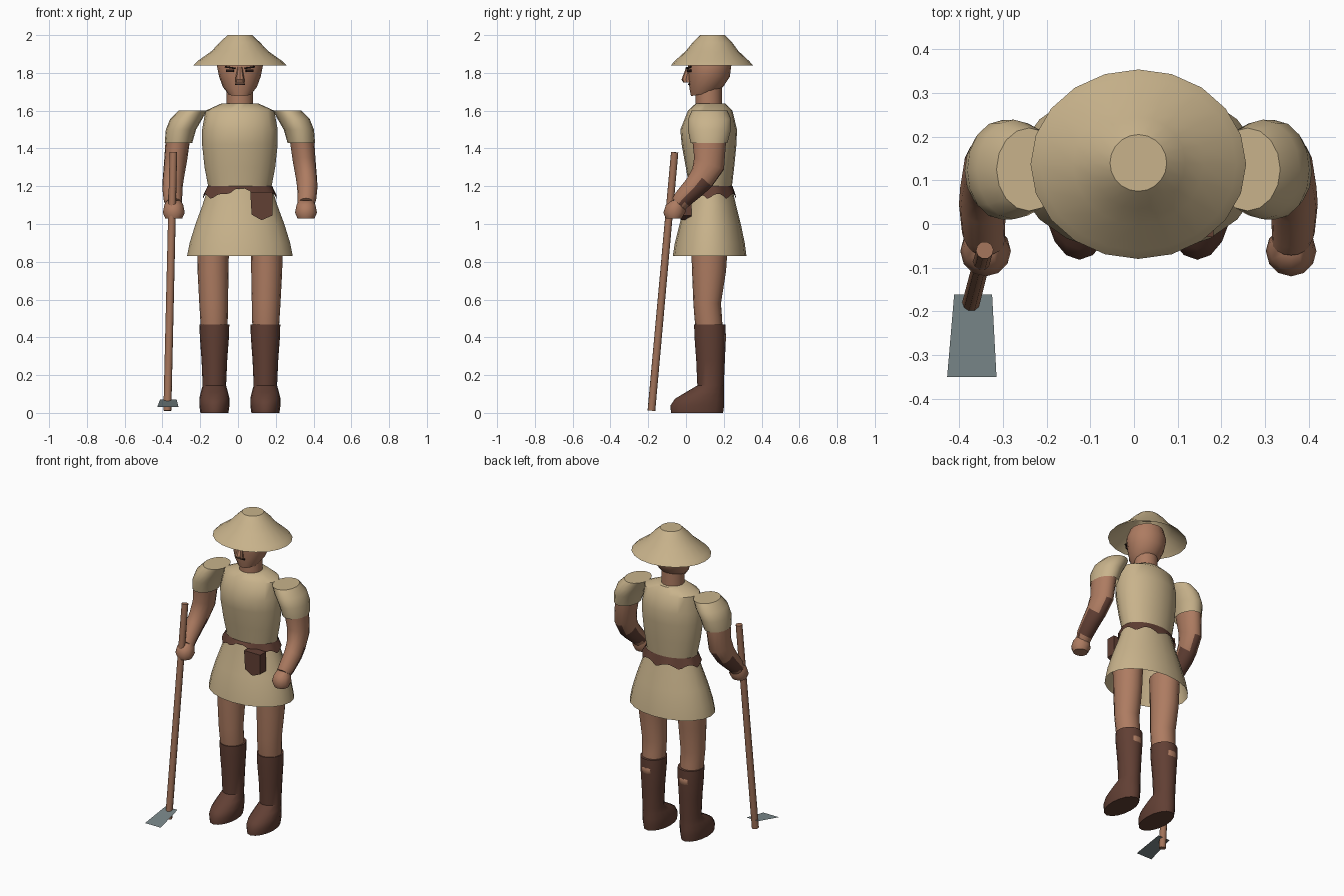
import bpy, bmesh, math
from mathutils import Vector, Matrix

cube = bpy.data.objects.get("Cube")
if cube:
    bpy.data.objects.remove(cube, do_unlink=True)

CX = 0.01   # body centre line


def material(name, r, g, b):
    m = bpy.data.materials.new(name)
    m.use_nodes = True
    m.diffuse_color = (r, g, b, 1)
    node = next(n for n in m.node_tree.nodes if n.type == 'BSDF_PRINCIPLED')
    node.inputs["Base Color"].default_value = (r, g, b, 1)
    return m


cloth = material("straw cloth", 0.58, 0.45, 0.26)
skin = material("skin", 0.42, 0.2, 0.12)
leather = material("brown leather", 0.12, 0.05, 0.034)
wood = material("wood", 0.36, 0.17, 0.1)
steel = material("dull steel", 0.2, 0.25, 0.26)
dark = material("dark feature", 0.02, 0.01, 0.008)


def finish(name, bm, mats, angle=40, rule=None):
    bm.normal_update()
    if rule:
        for f in bm.faces:
            f.material_index = rule(f)
    me = bpy.data.meshes.new(name)
    bm.to_mesh(me)
    bm.free()
    for m in mats:
        me.materials.append(m)
    ob = bpy.data.objects.new(name, me)
    bpy.context.collection.objects.link(ob)
    bpy.ops.object.select_all(action='DESELECT')
    ob.select_set(True)
    bpy.context.view_layer.objects.active = ob
    bpy.ops.object.shade_smooth_by_angle(angle=math.radians(angle))
    return ob


def loft(name, rings, mats, n=16, side=1, caps=(True, True), angle=40, rule=None, shape=None):
    """Skin rings (x, y, z, rx, ry, tilt), listed bottom to top."""
    bm = bmesh.new()
    loops = []
    for i, (x, y, z, rx, ry, *tilt) in enumerate(rings):
        t = math.radians(tilt[0]) if tilt else 0
        loop = []
        for k in range(n):
            a = math.tau * k / n
            s = ry * math.sin(a)
            p = Vector((CX + side * x + rx * math.cos(a), y + s * math.cos(t), z + s * math.sin(t)))
            if shape:
                p = shape(p, i, a)
            loop.append(bm.verts.new(p))
        loops.append(loop)
    for lo, hi in zip(loops, loops[1:]):
        for k in range(n):
            j = (k + 1) % n
            bm.faces.new((lo[k], lo[j], hi[j], hi[k]))
    if caps[0]:
        bm.faces.new(loops[0][::-1])
    if caps[1]:
        bm.faces.new(loops[-1])
    return finish(name, bm, mats, angle, rule)


def plate(name, mat, loc, size, yaw=0, roll=0):
    bm = bmesh.new()
    m = (Matrix.Translation(loc) @ Matrix.Rotation(math.radians(yaw), 4, 'Z')
         @ Matrix.Rotation(math.radians(roll), 4, 'Y') @ Matrix.Diagonal((*size, 1)))
    bmesh.ops.create_cube(bm, size=1, matrix=m)
    return finish(name, bm, [mat])


# Hat, open underneath
loft("hat", [(0, .137, 1.84, .247, .217), (0, .137, 1.862, .225, .198),
             (0, .138, 1.915, .15, .14), (0, .14, 1.96, .108, .105),
             (0, .14, 2, .065, .065)], [cloth], 20, caps=(False, True))

# Head, neck and face
loft("head", [(0, .1, 1.69, .062, .075, 10), (0, .11, 1.725, .09, .092, 5),
              (0, .122, 1.78, .11, .11), (0, .125, 1.84, .122, .115),
              (0, .13, 1.9, .1, .1)], [skin])
loft("neck", [(0, .12, 1.6, .07, .07), (0, .12, 1.72, .07, .07)], [skin])
loft("nose", [(0, .005, 1.75, .024, .02), (0, 0, 1.765, .024, .024),
              (0, .015, 1.83, .013, .014)], [skin], 8)
for s, label in ((1, "left"), (-1, "right")):
    plate(label + "_eye", dark, (CX + s * .052, .017, 1.812), (.042, .009, .012), s * 24)
    plate(label + "_brow", dark, (CX + s * .052, .014, 1.828), (.058, .009, .008), s * 24, s * -8)
plate("mouth", dark, (CX, .016, 1.74), (.052, .009, .009))

# Tunic
loft("tunic_body", [(0, .13, 1.19, .166, .112), (0, .127, 1.3, .187, .128),
                    (0, .122, 1.42, .2, .145), (0, .12, 1.5, .2, .15),
                    (0, .128, 1.6, .182, .118), (0, .13, 1.637, .1, .08)], [cloth], 20)
loft("tunic_skirt", [(0, .125, .83, .28, .195), (0, .126, .9, .266, .185),
                     (0, .128, 1, .235, .162), (0, .13, 1.1, .198, .135),
                     (0, .13, 1.2, .166, .112)], [cloth], 20, caps=(False, False))


# Belt with a ragged lower edge, thinning to a line at the front
def ragged(p, ring, a):
    if ring == 0:
        front = max(0, 1 - abs(p.x - CX) / .06) if p.y < .13 else 0
        p.z += .03 * abs(math.sin(4 * a + .4)) + .05 * min(1, front * 2)
        p.z = min(p.z, 1.187)
    return p


loft("belt", [(0, .13, 1.13, .195, .134), (0, .13, 1.2, .172, .117)], [leather], 48,
     caps=(False, False), shape=ragged)

# Pouch with a pointed bottom
bm = bmesh.new()
outline = [(.065, 1.17), (.072, 1.05), (.125, 1.02), (.182, 1.045), (.182, 1.17)]
front = bm.faces.new([bm.verts.new((x, -.03, z)) for x, z in outline])
ext = bmesh.ops.extrude_face_region(bm, geom=[front])
moved = [v for v in ext["geom"] if isinstance(v, bmesh.types.BMVert)]
bmesh.ops.translate(bm, verts=moved, vec=(0, .06, 0))
bmesh.ops.recalc_face_normals(bm, faces=bm.faces)
finish("pouch", bm, [leather])


def cuff_rule(f):
    z = f.calc_center_median().z
    return int(1.11 < z < 1.25 and f.normal.y - f.normal.z > .1)


for s, label in ((1, "left"), (-1, "right")):
    # Arms
    loft(label + "_sleeve", [(.325, .122, 1.43, .073, .098), (.312, .124, 1.5, .08, .114),
                             (.285, .125, 1.555, .085, .114), (.25, .125, 1.6, .075, .095)],
         [cloth], side=s, caps=(False, True))
    loft(label + "_arm", [(.35, -.04, 1.105, .044, .045, -45), (.355, -.02, 1.13, .049, .05, -45),
                          (.357, .045, 1.195, .054, .06, -45), (.352, .085, 1.245, .056, .07, -42),
                          (.342, .122, 1.32, .06, .085, -22), (.328, .123, 1.45, .065, .09)],
         [skin, leather], side=s, rule=cuff_rule)
    loft(label + "_hand", [(.35, -.065, 1.03, .045, .042), (.35, -.062, 1.06, .058, .058),
                           (.35, -.055, 1.1, .05, .052), (.35, -.04, 1.125, .038, .035)],
         [skin], 12, side=s)
    # Legs
    loft(label + "_leg", [(.137, .125, .42, .068, .07), (.137, .118, .5, .073, .073),
                          (.139, .112, .58, .076, .073), (.142, .122, .75, .082, .09),
                          (.142, .125, .95, .085, .1)], [skin], side=s)
    loft(label + "_boot", [(.135, .058, 0, .074, .138), (.135, .06, .04, .08, .142),
                           (.135, .072, .075, .08, .13), (.135, .1, .11, .072, .1),
                           (.135, .13, .145, .062, .07), (.135, .13, .28, .068, .076),
                           (.135, .128, .4, .077, .083), (.135, .126, .468, .079, .083)],
         [leather], side=s)
    loft(label + "_calf_patch", [(.135, .195, .365, .015, .006), (.135, .197, .38, .035, .015),
                                 (.135, .197, .41, .035, .015), (.135, .195, .425, .02, .006)],
         [skin], 10, side=s)

# Hoe
top, foot = Vector((-.342, -.06, 1.38)), Vector((-.374, -.183, .012))
axis = top - foot
bm = bmesh.new()
place = Matrix.Translation((top + foot) / 2) @ axis.to_track_quat('Z', 'Y').to_matrix().to_4x4()
bmesh.ops.create_cone(bm, cap_ends=True, segments=10, radius1=.021, radius2=.02,
                      depth=axis.length, matrix=place)
finish("hoe_handle", bm, [wood])
bm = bmesh.new()
corners = [(-.428, -.35, .03), (-.315, -.35, .03), (-.325, -.162, .072), (-.412, -.162, .072)]
blade = bm.faces.new([bm.verts.new(c) for c in corners])
bmesh.ops.solidify(bm, geom=[blade], thickness=.004)
bmesh.ops.recalc_face_normals(bm, faces=bm.faces)
finish("hoe_blade", bm, [steel])
